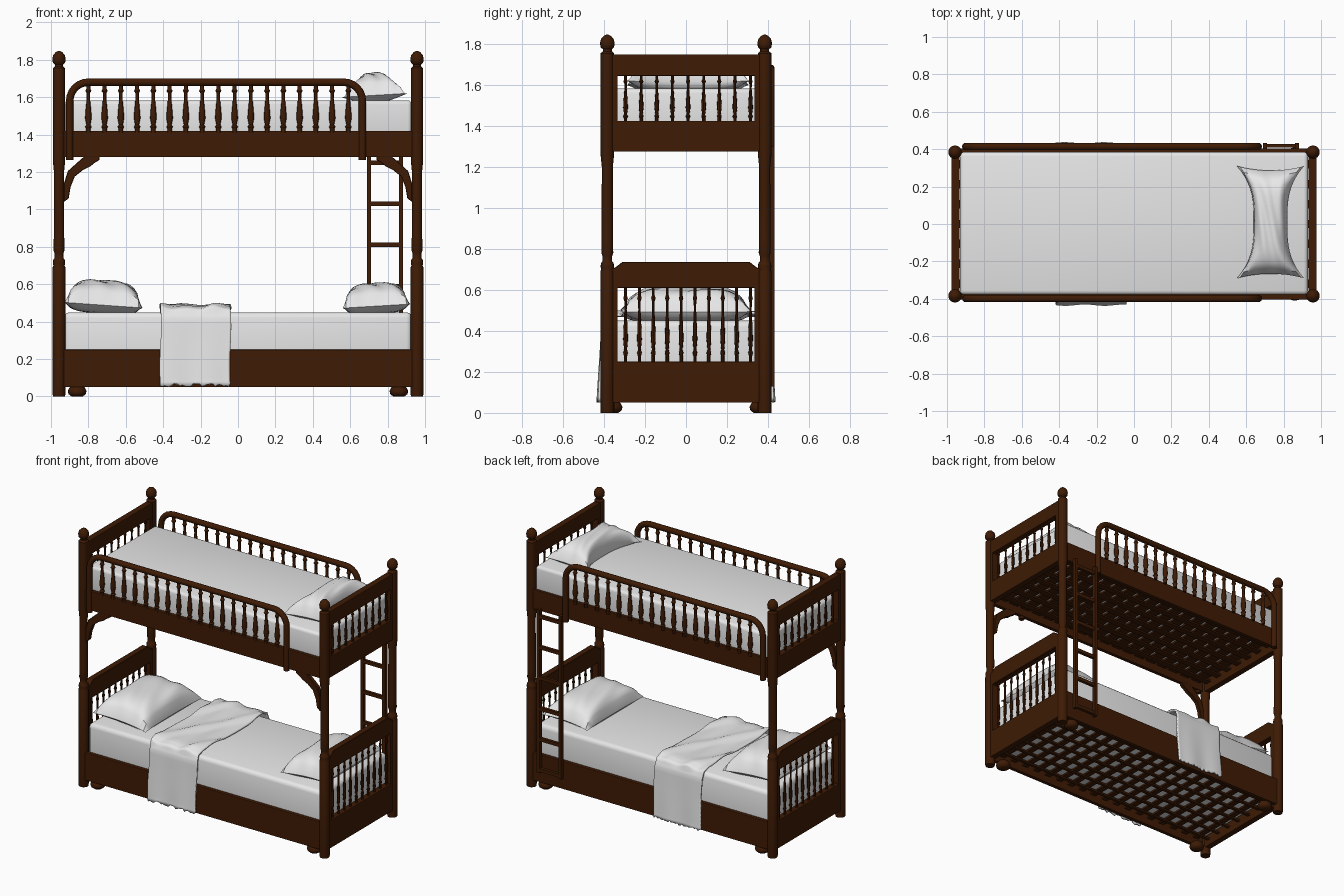
import bpy, bmesh, math, random
from mathutils import Vector

if "Cube" in bpy.data.objects:
    bpy.data.objects.remove(bpy.data.objects["Cube"])
random.seed(4)

def material(name, c):
    m = bpy.data.materials.new(name)
    m.diffuse_color = (*c, 1)
    m.use_nodes = True
    m.node_tree.nodes["Principled BSDF"].inputs["Base Color"].default_value = m.diffuse_color
    return m

WOOD = material("dark_brown_wood", (0.049, 0.011, 0.0015))
CLOTH = material("white_linen", (0.8, 0.8, 0.8))

def finish(name, bm, mat, smooth=0, bevel=0, segs=2):
    """smooth is the largest angle in degrees that is still shaded smooth."""
    bmesh.ops.recalc_face_normals(bm, faces=bm.faces[:])
    me = bpy.data.meshes.new(name)
    bm.to_mesh(me)
    bm.free()
    me.materials.append(mat)
    ob = bpy.data.objects.new(name, me)
    bpy.context.collection.objects.link(ob)
    if bevel:
        b = ob.modifiers.new("bevel", 'BEVEL')
        b.width, b.segments = bevel, segs
    if smooth:
        bpy.ops.object.select_all(action='DESELECT')
        ob.select_set(True)
        bpy.context.view_layer.objects.active = ob
        bpy.ops.object.shade_smooth_by_angle(angle=math.radians(smooth))
    return ob

def add_box(bm, x, y, z):
    vs = bmesh.ops.create_cube(bm, size=1)['verts']
    for v in vs:
        v.co = Vector([(r[0] + r[1]) / 2 + c * (r[1] - r[0]) for r, c in zip((x, y, z), v.co)])

def box(name, x, y, z, mat=WOOD, bevel=0.004, segs=2, smooth=0):
    bm = bmesh.new()
    add_box(bm, x, y, z)
    return finish(name, bm, mat, smooth, bevel, segs)

def add_lathe(bm, profile, cx, cy, n=12):
    rings = [[bm.verts.new((cx + r * math.cos(2 * math.pi * i / n),
                            cy + r * math.sin(2 * math.pi * i / n), z)) for i in range(n)]
             for r, z in profile]
    for a, b in zip(rings, rings[1:]):
        for i in range(n):
            bm.faces.new((a[i], a[(i + 1) % n], b[(i + 1) % n], b[i]))
    bm.faces.new(rings[0])
    bm.faces.new(rings[-1])

def prism(name, pts, axis, lo, hi):
    """Extrude a 2D outline (u, z) along x or y."""
    bm = bmesh.new()
    put = (lambda u, z, t: (t, u, z)) if axis == 'x' else (lambda u, z, t: (u, t, z))
    f = bm.faces.new([bm.verts.new(put(u, z, lo)) for u, z in pts])
    ex = bmesh.ops.extrude_face_region(bm, geom=[f])['geom']
    d = Vector(put(0, 0, hi - lo))
    for g in ex:
        if isinstance(g, bmesh.types.BMVert):
            g.co += d
    return finish(name, bm, WOOD, bevel=0.003, segs=1)

def spindle(z0, z1, r):
    """Turned vase profile."""
    shape = [(0, .7), (.08, .7), (.12, 1), (.16, .6), (.3, 1), (.45, .85), (.7, .5),
             (.82, .55), (.86, .95), (.9, .6), (1, .6)]
    return [(r * k, z0 + t * (z1 - z0)) for t, k in shape]

# Corner posts with turned joints and ball finials
POST = [(.032, 0), (.034, .01), (.034, .69), (.030, .70), (.033, .715), (.031, .73), (.024, .74),
        (.024, .765), (.029, .78), (.028, .85), (.027, 1.2), (.033, 1.26), (.033, 1.755), (.022, 1.765),
        (.022, 1.775), (.033, 1.785), (.036, 1.805), (.031, 1.825), (.018, 1.84), (.006, 1.846)]
for sx, ex in ((-1, "left"), (1, "right")):
    for sy, ey in ((-1, "front"), (1, "back")):
        bm = bmesh.new()
        add_lathe(bm, POST, sx * .957, sy * .384, 16)
        finish(f"{ey}_{ex}_post", bm, WOOD, 40)
        bm = bmesh.new()
        add_lathe(bm, [(.03, 0), (.046, .012), (.05, .028), (.045, .04), (.035, .055)],
                  sx * .86, sy * .36, 16)
        finish(f"{ey}_{ex}_bun_foot", bm, WOOD, 40)

# End boards with spindles
for sx, ex in ((-1, "left"), (1, "right")):
    x = sorted((sx * .932, sx * .977))
    box(f"{ex}_lower_end_rail", x, (-.38, .38), (.05, .25))
    prism(f"{ex}_lower_end_top", [(-.37, .61), (.37, .61), (.37, .70), (.345, .71), (.31, .737),
                                  (-.31, .737), (-.345, .71), (-.37, .70)], 'x', *x)
    box(f"{ex}_upper_end_rail", x, (-.40, .40), (1.275, 1.425))
    box(f"{ex}_upper_end_top", x, (-.40, .40), (1.645, 1.75))
    for lo, hi, n, tag in ((.25, .61, 10, "lower"), (1.42, 1.65, 9, "upper")):
        bm = bmesh.new()
        for sy in (-1, 1):
            add_box(bm, x, sorted((sy * .335, sy * .375)), (lo - .01, hi + .01))
        for i in range(n):
            add_lathe(bm, spindle(lo, hi, .0115), sx * .957, -.295 + .61 * i / (n - 1), 8)
        finish(f"{ex}_{tag}_end_spindles", bm, WOOD, 40)

# Side rails
for sy, ey in ((-1, "front"), (1, "back")):
    y = sorted((sy * .376, sy * .404))
    box(f"{ey}_lower_side_rail", (-.95, .95), y, (.05, .25))
    box(f"{ey}_upper_side_rail", (-.95, .95), y, (1.28, 1.42))

# Guard rails: bent tube and turned spindles
for y, ey in ((-.398, "front"), (.414, "back")):
    pts = [(-.9, 1.265)]
    for cx, a0 in ((-.8, 180), (.565, 90)):
        pts += [(cx + .1 * math.cos(math.radians(a0 - 15 * k)),
                 1.58 + .1 * math.sin(math.radians(a0 - 15 * k))) for k in range(7)]
    pts.append((.665, 1.265))
    cu = bpy.data.curves.new("guard_path", 'CURVE')
    cu.dimensions = '3D'
    cu.bevel_depth, cu.bevel_resolution, cu.use_fill_caps = .02, 3, True
    sp = cu.splines.new('POLY')
    sp.points.add(len(pts) - 1)
    for p, (u, z) in zip(sp.points, pts):
        p.co = (u, y, z, 1)
    cu.materials.append(WOOD)
    ob = bpy.data.objects.new(f"{ey}_guard_rail", cu)
    bpy.context.collection.objects.link(ob)
    bpy.ops.object.select_all(action='DESELECT')
    ob.select_set(True)
    bpy.context.view_layer.objects.active = ob
    bpy.ops.object.convert(target='MESH')
    bm = bmesh.new()
    for i in range(17):
        add_lathe(bm, spindle(1.41, 1.67, .0175), -.80 + 1.39 * i / 16, y, 10)
    finish(f"{ey}_guard_spindles", bm, WOOD, 40)

# Curved brackets under the front of the upper bunk
BRACKET = [(.93, 1.04), (.905, 1.06), (.895, 1.12), (.873, 1.175), (.83, 1.21), (.79, 1.23),
           (.765, 1.25), (.74, 1.265), (.74, 1.285), (.82, 1.285), (.86, 1.25), (.91, 1.205), (.93, 1.14)]
for sx, ex in ((-1, "left"), (1, "right")):
    prism(f"{ex}_bracket", [(sx * u, z) for u, z in BRACKET], 'y', -.40, -.37)

# Ladder at the back
bm = bmesh.new()
for x in (.70, .872):
    add_box(bm, (x - .011, x + .011), (.405, .432), (.13, 1.30))
for i in range(6):
    z = .15 + .22 * i
    add_box(bm, (.70, .872), (.408, .429), (z - .012, z + .012))
finish("ladder", bm, WOOD)

# Slatted bases, recessed inside the rails
for z, wide, long, tag in ((.10, .042, .022, "lower"), (1.335, .076, .045, "upper")):
    bm = bmesh.new()
    for i in range(18):
        x = -.86 + 1.72 * i / 17
        add_box(bm, (x - wide / 2, x + wide / 2), (-.378, .378), (z, z + .012))
    for i in range(7):
        y = -.32 + .64 * i / 6
        add_box(bm, (-.94, .94), (y - long / 2, y + long / 2), (z - .01, z + .003))
    finish(f"{tag}_slats", bm, WOOD)

# Mattresses, softly shaded
box("lower_mattress", (-.930, .930), (-.375, .375), (.113, .45), CLOTH, .03, 3, 180)
box("upper_mattress", (-.930, .930), (-.378, .385), (1.348, 1.583), CLOTH, .022, 3, 180)

# Pillows: pinched sides, pointed corners, puffed middle
def pillow(name, loc, hx, hy, h, pinch, tilt):
    n = 20
    bm = bmesh.new()
    def point(i, j, s):
        u, v = 2 * i / n - 1, 2 * j / n - 1
        puff = max(0, (1 - u ** 4) * (1 - v ** 4)) ** .55
        x = hx * u * (1 - pinch * (1 - abs(v) ** 3))
        y = hy * v * (1 - .08 * (1 - u * u))
        wave = .006 * math.sin(9 * u + 5 * v) * puff
        return (x, y, s * h * puff + (wave if s > 0 else 0))
    for s in (1, -.35):
        g = [[bm.verts.new(point(i, j, s)) for j in range(n + 1)] for i in range(n + 1)]
        for i in range(n):
            for j in range(n):
                bm.faces.new((g[i][j], g[i + 1][j], g[i + 1][j + 1], g[i][j + 1]))
    bmesh.ops.remove_doubles(bm, verts=bm.verts[:], dist=1e-5)
    ob = finish(name, bm, CLOTH, 40)
    ob.location = loc
    ob.rotation_euler = (0, tilt, 0)

pillow("lower_left_pillow", (-.72, 0, .488), .21, .32, .13, .06, .07)
pillow("lower_right_pillow", (.74, 0, .483), .18, .32, .12, .06, -.06)
pillow("upper_pillow", (.73, .01, 1.61), .18, .30, .118, .5, -.06)

# Blanket draped over both sides of the lower mattress
path = [(-.428, .05), (-.422, .16), (-.414, .30), (-.408, .42), (-.39, .465), (-.34, .478), (-.17, .474)]
path = path + [(0, .472)] + [(-y, z) for y, z in reversed(path)]
fine = []
for a, b in zip(path, path[1:]):
    fine += [(a[0] + (b[0] - a[0]) * k / 4, a[1] + (b[1] - a[1]) * k / 4) for k in range(4)]
fine.append(path[-1])
bm = bmesh.new()
nx = 32
rows = []
for k, (y, z) in enumerate(fine):
    row = []
    for i in range(nx + 1):
        x = -.415 + .375 * i / nx
        if z > .45:      # diagonal creases on top
            z2 = z + .014 * max(0, math.sin(22 * (x - .55 * y))) ** 2 + .003 * math.sin(40 * x)
            y2 = y
        else:            # soft vertical folds and ragged hem on the sides
            z2 = z + (random.uniform(0, .02) if k in (0, len(fine) - 1) else 0)
            y2 = y + math.copysign(.004, y) * math.sin(30 * x) * (1 - z / .45)
        row.append(bm.verts.new((x + .004 * math.sin(14 * z + 9 * y), y2, z2)))
    rows.append(row)
for a, b in zip(rows, rows[1:]):
    for i in range(nx):
        bm.faces.new((a[i], a[i + 1], b[i + 1], b[i]))
blanket = finish("blanket", bm, CLOTH, 60)
so = blanket.modifiers.new("thickness", 'SOLIDIFY')
so.thickness, so.offset = .012, 0
